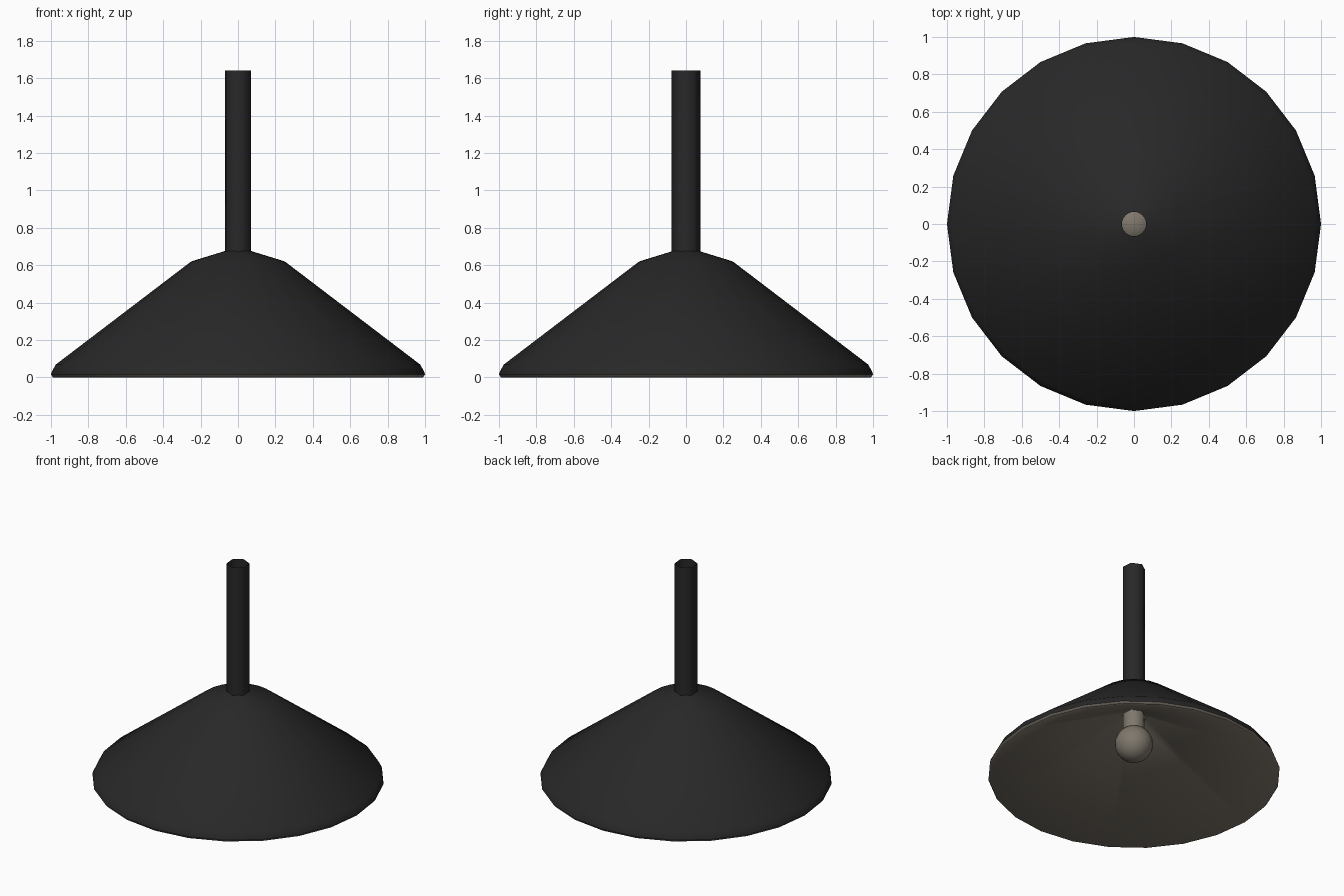
import bpy, math

if "Cube" in bpy.data.objects:
    bpy.data.objects.remove(bpy.data.objects["Cube"])


def material(name, rgb):
    m = bpy.data.materials.new(name)
    m.diffuse_color = (*rgb, 1)
    m.use_nodes = True
    m.node_tree.nodes["Principled BSDF"].inputs["Base Color"].default_value = m.diffuse_color
    return m


BLACK = material("matte_black", (0.021, 0.021, 0.021))
BEIGE = material("warm_grey", (0.21, 0.185, 0.15))


def ring(r, z, sides, turn=0.0):
    steps = [math.radians(turn) + 2 * math.pi * i / sides for i in range(sides)]
    return [(r * math.cos(a), r * math.sin(a), z) for a in steps]


def make(name, verts, faces, mat):
    me = bpy.data.meshes.new(name)
    me.from_pydata(verts, [], faces)
    me.materials.append(mat)
    for p in me.polygons:
        p.use_smooth = True
    ob = bpy.data.objects.new(name, me)
    bpy.context.collection.objects.link(ob)
    return ob


def band(k, sides):
    """Quads joining ring k to ring k + 1."""
    return [(k * sides + i, k * sides + (i + 1) % sides,
             (k + 1) * sides + (i + 1) % sides, (k + 1) * sides + i)
            for i in range(sides)]


def lathe(name, profile, sides, mat, turn=0.0):
    """Spin a (radius, z) profile, listed bottom to top, about the z axis."""
    verts = [v for r, z in profile for v in ring(r, z, sides, turn)]
    faces = [f for k in range(len(profile) - 1) for f in band(k, sides)]
    return make(name, verts, faces, mat)


# Outer shade: shallow cap, long cone, turned-in rim
lathe("shade_outer", [(1.0, 0.015), (0.995, 0.03), (0.975, 0.068),
                      (0.25, 0.62), (0.065, 0.677)], 24, BLACK)

# Lining: rim lip, then a straight cone up to the six-sided socket
N, H, TURN, TOP = 24, 6, 95, 0.48
verts = ring(0.99, 0.0, N) + ring(1.0, 0.015, N) + ring(0.078, TOP, H, TURN)
faces = band(0, N)


def nearest(j):
    """Socket corner closest to the middle of rim edge j."""
    return round(((j + 0.5) * 360 / N - TURN) / (360 / H)) % H


for j in range(N):
    nxt = (j + 1) % N
    a, b = 2 * N + nearest(j), 2 * N + nearest(nxt)
    faces.append((nxt, j, a))
    if a != b:
        faces.append((nxt, a, b))
make("shade_lining", verts, faces, BEIGE)

# Open six-sided hanging pole
lathe("pole", [(0.078, 0.5), (0.078, 1.64)], H, BLACK, TURN)

# Bulb socket
lathe("bulb_socket", [(0.078, 0.31), (0.078, TOP + 0.02)], H, BEIGE, TURN)

# Round bulb
bpy.ops.mesh.primitive_uv_sphere_add(segments=24, ring_count=14, radius=0.13,
                                     location=(0, 0, 0.25))
bulb = bpy.context.object
bulb.name = "bulb"
bulb.data.materials.append(BEIGE)
bpy.ops.object.shade_smooth()
